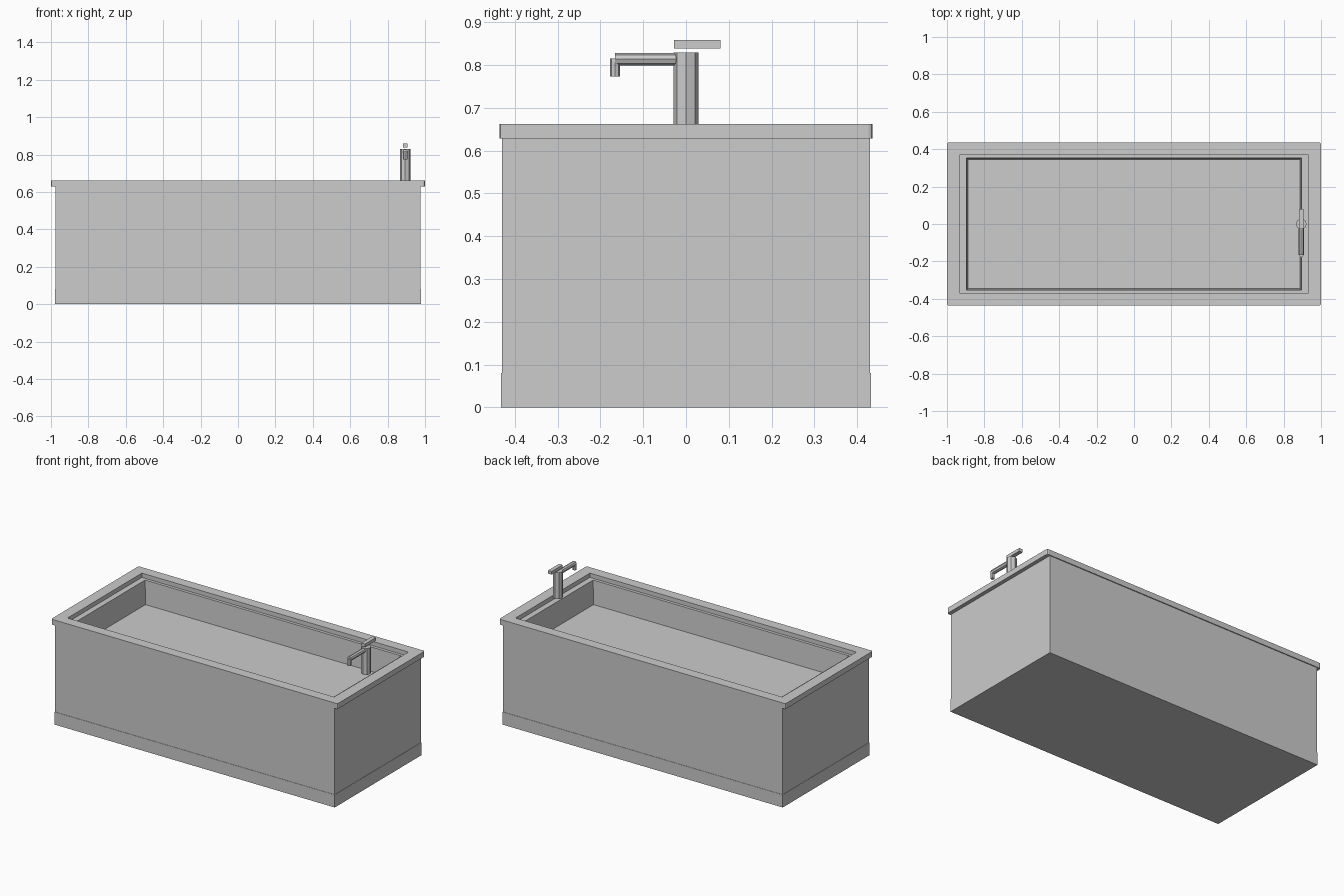
import bpy, bmesh, math
from mathutils import Matrix, Vector

if "Cube" in bpy.data.objects:
    bpy.data.objects.remove(bpy.data.objects["Cube"])

mat = bpy.data.materials.new("light_grey")
mat.diffuse_color = (0.604, 0.604, 0.604, 1)
mat.use_nodes = True
mat.node_tree.nodes["Principled BSDF"].inputs["Base Color"].default_value = mat.diffuse_color


def finish(bm, name):
    bmesh.ops.recalc_face_normals(bm, faces=bm.faces)
    me = bpy.data.meshes.new(name)
    bm.to_mesh(me)
    bm.free()
    me.materials.append(mat)
    ob = bpy.data.objects.new(name, me)
    bpy.context.collection.objects.link(ob)
    return ob


def loft(name, rings, cap_first=False, cap_last=False, chamfer=0):
    """Stack of rectangles (half x, half y, z) joined by side faces."""
    bm = bmesh.new()
    loops = [[bm.verts.new((sx * x, sy * y, z))
              for sx, sy in ((-1, -1), (1, -1), (1, 1), (-1, 1))]
             for x, y, z in rings]
    for a, b in zip(loops, loops[1:]):
        for i in range(4):
            j = (i + 1) % 4
            bm.faces.new((a[i], a[j], b[j], b[i]))
    if cap_first:
        bm.faces.new(loops[0])
    if cap_last:
        bm.faces.new(loops[-1])
    if chamfer:
        # cut the outermost vertical corners
        xm = max(r[0] for r in rings)
        edges = [e for e in bm.edges
                 if all(abs(v.co.x) > xm - 1e-4 for v in e.verts)
                 and abs(e.verts[0].co.z - e.verts[1].co.z) > 0.01]
        bmesh.ops.bevel(bm, geom=edges, offset=chamfer, segments=2,
                        profile=0.5, affect='EDGES')
    return finish(bm, name)


def rod(name, p, q, r, sides=8):
    """Flat-sided rod from p to q."""
    p, q = Vector(p), Vector(q)
    d = q - p
    rot = d.to_track_quat('Z', 'Y').to_matrix().to_4x4()
    bm = bmesh.new()
    bmesh.ops.create_cone(bm, cap_ends=True, segments=sides, radius1=r, radius2=r,
                          depth=d.length, matrix=Matrix.Translation((p + q) / 2) @ rot)
    return finish(bm, name)


# outer panels with a slightly proud plinth band
loft("tub_panels", [(0.978, 0.432, 0), (0.978, 0.432, 0.08), (0.976, 0.43, 0.08),
                    (0.976, 0.43, 0.628)], cap_first=True)

# overhanging rim, inner ledge and basin
loft("rim_and_basin", [(0.976, 0.43, 0.628), (1.0, 0.436, 0.628), (1.0, 0.436, 0.662),
                       (0.931, 0.371, 0.662), (0.931, 0.371, 0.635),
                       (0.895, 0.352, 0.635), (0.888, 0.346, 0.484)],
     cap_last=True, chamfer=0.01)

# tap
X = 0.894
rod("tap_column", (X, 0, 0.662), (X, 0, 0.829), 0.029)
rod("tap_arm", (X, 0, 0.8135), (X, -0.166, 0.8135), 0.0147)
rod("tap_spout", (X, -0.166, 0.773), (X, -0.166, 0.815), 0.012)

# lever handle above the column
bm = bmesh.new()
bmesh.ops.create_cube(bm, size=1, matrix=Matrix.Translation((X, 0.0265, 0.848))
                      @ Matrix.Diagonal((0.025, 0.109, 0.02, 1)))
finish(bm, "tap_lever")
